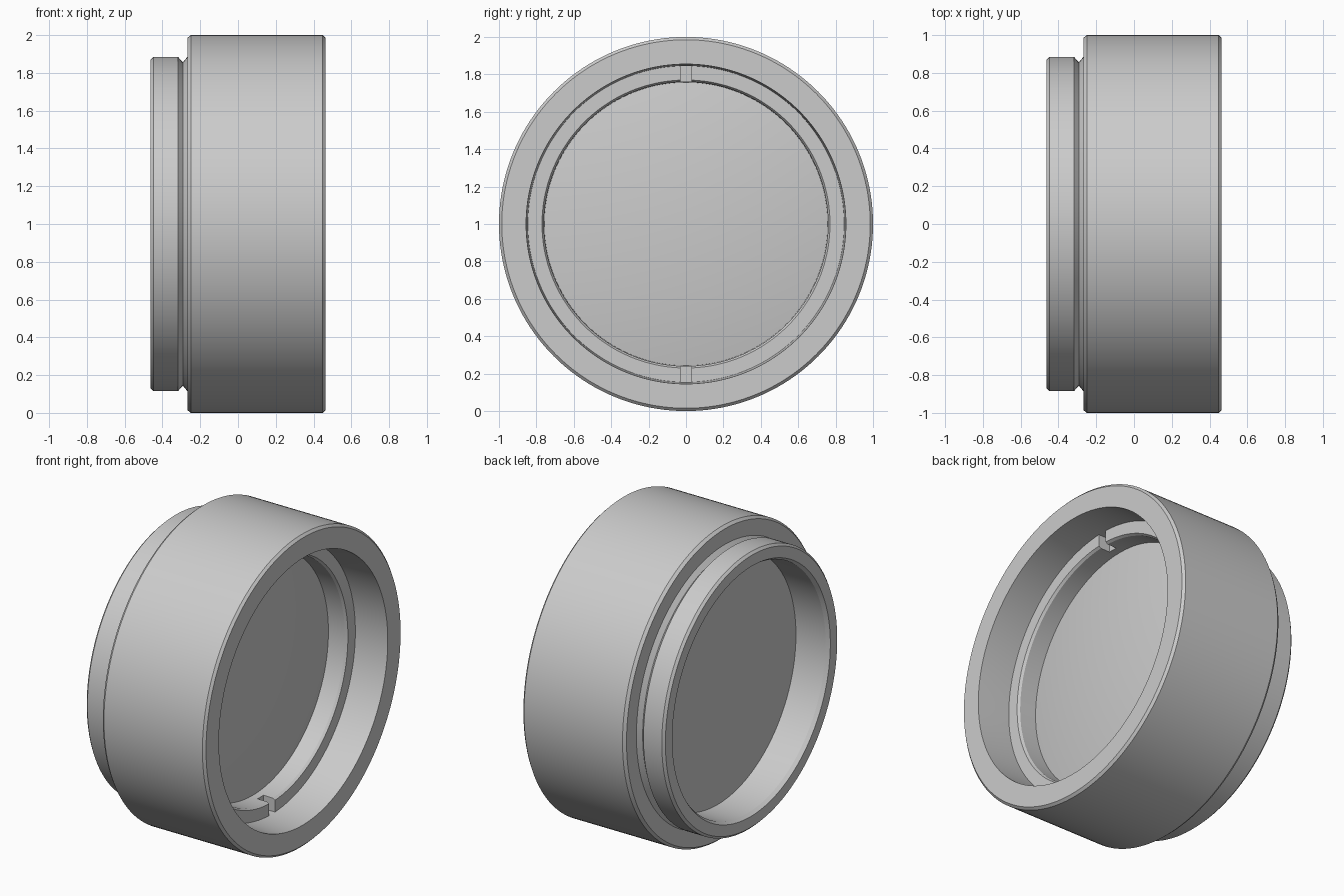
import bpy, bmesh, math
from mathutils import Matrix

cube = bpy.data.objects.get("Cube")
if cube:
    bpy.data.objects.remove(cube, do_unlink=True)

SEGMENTS = 160
grey = bpy.data.materials.new("satin grey")
grey.use_nodes = True
colour = (0.6, 0.6, 0.6, 1.0)
grey.diffuse_color = colour
grey.node_tree.nodes["Principled BSDF"].inputs["Base Color"].default_value = colour


def add_object(name, bm):
    bmesh.ops.recalc_face_normals(bm, faces=bm.faces)
    mesh = bpy.data.meshes.new(name)
    bm.to_mesh(mesh)
    bm.free()
    mesh.materials.append(grey)
    obj = bpy.data.objects.new(name, mesh)
    bpy.context.collection.objects.link(obj)
    return obj


def lathe(name, profile, closed=True):
    """Revolve (x, radius) points about the x axis at height 1."""
    bm = bmesh.new()
    verts = [bm.verts.new((x, 0, 1 + r)) for x, r in profile]
    pairs = list(zip(verts, verts[1:]))
    if closed:
        pairs.append((verts[-1], verts[0]))
    edges = [bm.edges.new(p) for p in pairs]
    bmesh.ops.spin(bm, geom=verts + edges, cent=(0, 0, 1), axis=(1, 0, 0),
                   angle=2 * math.pi, steps=SEGMENTS, use_duplicate=False)
    bmesh.ops.remove_doubles(bm, verts=bm.verts, dist=1e-4)
    return add_object(name, bm)


def smooth(obj):
    bpy.ops.object.select_all(action='DESELECT')
    obj.select_set(True)
    bpy.context.view_layer.objects.active = obj
    bpy.ops.object.shade_smooth_by_angle(angle=math.radians(20))


# Barrel: chamfered body, V groove, rear collar and stepped bore
barrel = lathe("barrel", [
    (-0.463, 0.870), (-0.448, 0.885), (-0.318, 0.885), (-0.292, 0.856),
    (-0.268, 0.885), (-0.268, 0.985), (-0.250, 1.000), (0.448, 1.000),
    (0.463, 0.985), (0.463, 0.855), (0.225, 0.845), (-0.230, 0.845),
    (-0.230, 0.785), (-0.440, 0.785), (-0.463, 0.800)])

# Lens: flat rear face, gently domed front face
RIM, SAG, EDGE_X = 0.846, 0.08, 0.095
dome = [(EDGE_X + SAG * (1 - (i / 12) ** 2), RIM * i / 12) for i in range(13)]
lens = lathe("lens", dome + [(-0.23, RIM), (-0.23, 0)], closed=False)

# Retaining ring with a slightly flared inside
ring = lathe("retaining_ring", [
    (0.24, 0.847), (0.24, 0.770), (0.225, 0.760), (0.09, 0.757), (0.09, 0.847)])

# Two spanner slots cut across the ring, top and bottom
bm = bmesh.new()
for side in (-1, 1):
    bmesh.ops.create_cube(bm, size=1, matrix=Matrix.Translation((0.23, 0, 1 + side * 0.8))
                          @ Matrix.Diagonal((0.14, 0.06, 0.2, 1)))
cutter = add_object("slot_cutter", bm)
cutter.hide_render = True
cut = ring.modifiers.new("slots", 'BOOLEAN')
cut.operation = 'DIFFERENCE'
cut.solver = 'EXACT'
cut.object = cutter
bpy.context.view_layer.objects.active = ring
bpy.ops.object.modifier_apply(modifier=cut.name)
bpy.data.objects.remove(cutter, do_unlink=True)

for part in (barrel, lens, ring):
    smooth(part)
